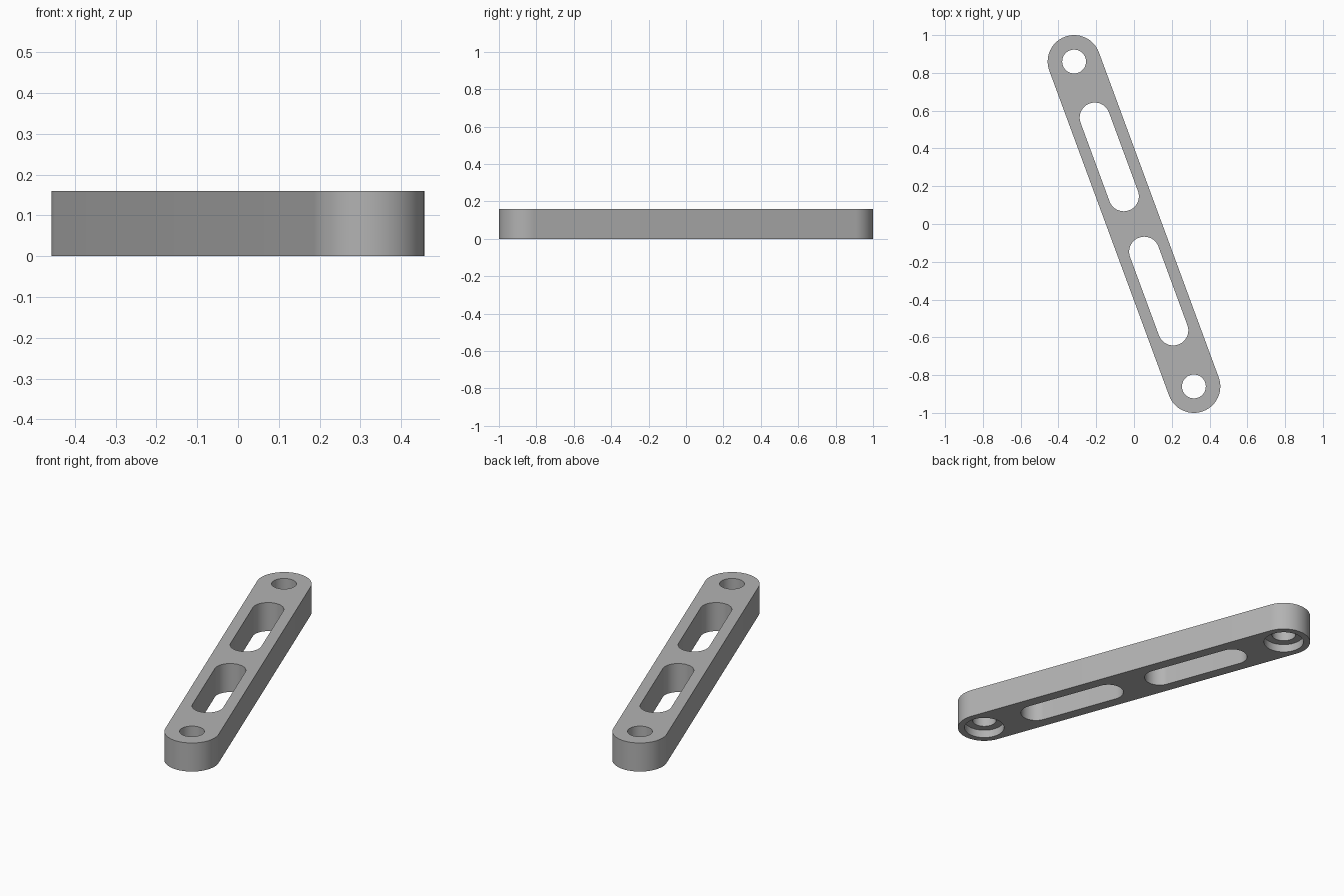
import bpy, bmesh, math
from mathutils import Vector

cube = bpy.data.objects.get("Cube")
if cube:
    bpy.data.objects.remove(cube, do_unlink=True)

THICK = 0.16
PIVOT = Vector((-0.317, 0.86))      # centre of one rounded end; the other is opposite
AXIS = PIVOT.normalized()
ANGLE = math.atan2(AXIS.y, AXIS.x)

grey = bpy.data.materials.new("plain grey")
grey.use_nodes = True
colour = (0.45, 0.45, 0.45, 1)
grey.diffuse_color = colour
grey.node_tree.nodes["Principled BSDF"].inputs["Base Color"].default_value = colour


def stadium(name, start, end, radius, z0, z1, steps=32):
    """Prism with round ends, centred on distances start..end along the link axis.
    With start equal to end it is a cylinder."""
    bm = bmesh.new()
    points = []
    for dist, turn in ((end, -math.pi / 2), (start, math.pi / 2)):
        for i in range(steps + 1):
            if start == end and i == steps:
                continue
            a = ANGLE + turn + math.pi * i / steps
            p = AXIS * dist + Vector((math.cos(a), math.sin(a))) * radius
            points.append(bm.verts.new((p.x, p.y, z0)))
    base = bm.faces.new(points)
    top = bmesh.ops.extrude_face_region(bm, geom=[base])["geom"]
    bmesh.ops.translate(bm, vec=(0, 0, z1 - z0),
                        verts=[v for v in top if isinstance(v, bmesh.types.BMVert)])
    bmesh.ops.recalc_face_normals(bm, faces=bm.faces)
    mesh = bpy.data.meshes.new(name)
    bm.to_mesh(mesh)
    bm.free()
    mesh.materials.append(grey)
    obj = bpy.data.objects.new(name, mesh)
    bpy.context.collection.objects.link(obj)
    return obj


# Link bar with rounded ends
reach = PIVOT.length
bar = stadium("link_bar", -reach, reach, 0.14, 0, THICK)

# Slots, bolt holes and counterbores, one of each per half
cutters = []
for side in (-1, 1):
    near, far = sorted((side * 0.157, side * 0.6))
    end = side * reach
    cutters += [
        stadium("slot_cutter", near, far, 0.08, -0.1, THICK + 0.1),
        stadium("bolt_hole_cutter", end, end, 0.063, -0.1, THICK + 0.1),
        stadium("counterbore_cutter", end, end, 0.105, -0.1, 0.045),
    ]

bpy.ops.object.select_all(action="DESELECT")
bpy.context.view_layer.objects.active = bar
bar.select_set(True)
for cutter in cutters:
    cutter.hide_render = True
    cut = bar.modifiers.new(cutter.name, "BOOLEAN")
    cut.operation = "DIFFERENCE"
    cut.solver = "EXACT"
    cut.object = cutter
    bpy.ops.object.modifier_apply(modifier=cut.name)
    bpy.data.objects.remove(cutter, do_unlink=True)

bpy.ops.object.shade_smooth_by_angle(angle=math.radians(30))
